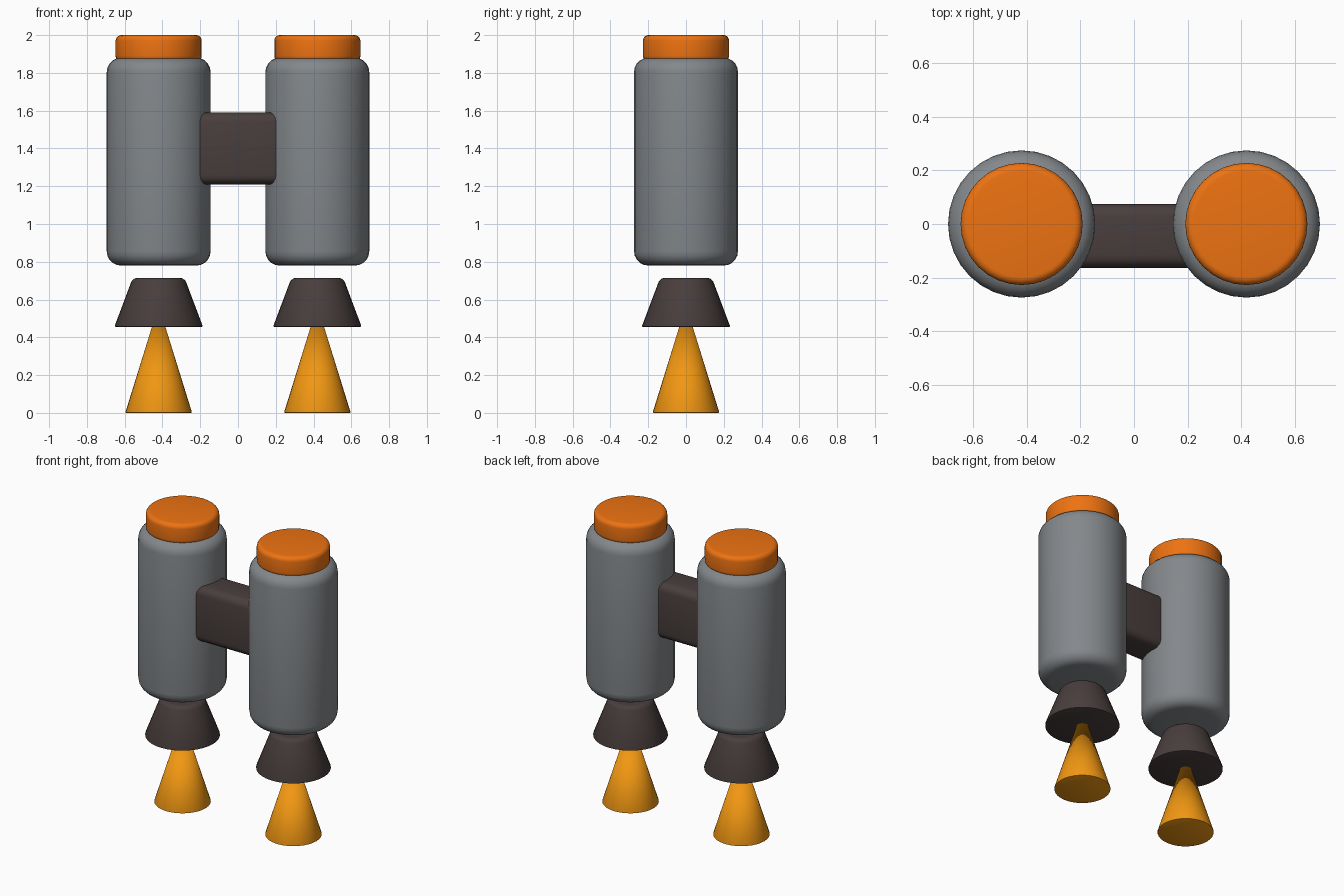
import bpy, bmesh
from math import radians
from mathutils import Matrix

if "Cube" in bpy.data.objects:
    bpy.data.objects.remove(bpy.data.objects["Cube"])


def material(name, rgb):
    mat = bpy.data.materials.new(name)
    mat.diffuse_color = (*rgb, 1)
    mat.use_nodes = True
    mat.node_tree.nodes["Principled BSDF"].inputs["Base Color"].default_value = mat.diffuse_color
    return mat


GREY = material("tank_grey", (0.23, 0.245, 0.26))
ORANGE = material("cap_orange", (0.85, 0.17, 0.006))
DARK = material("dark_metal", (0.065, 0.048, 0.046))
FLAME = material("flame_yellow", (0.88, 0.31, 0.006))


def finish(name, bm, location, mat):
    mesh = bpy.data.meshes.new(name)
    bm.to_mesh(mesh)
    bm.free()
    mesh.materials.append(mat)
    obj = bpy.data.objects.new(name, mesh)
    obj.location = location
    bpy.context.collection.objects.link(obj)
    bpy.ops.object.select_all(action='DESELECT')
    obj.select_set(True)
    bpy.context.view_layer.objects.active = obj
    bpy.ops.object.shade_smooth_by_angle(angle=radians(35))
    return obj


def round_edges(bm, edges, width, segments):
    bmesh.ops.bevel(bm, geom=edges, offset=width, segments=segments,
                    profile=0.5, affect='EDGES', clamp_overlap=False)


def turned(name, x, z0, z1, r0, r1, bevel0, bevel1, mat):
    """Upright cylinder or cone with rounded bottom and top rims."""
    bm = bmesh.new()
    h = z1 - z0
    bmesh.ops.create_cone(bm, cap_ends=True, segments=32,
                          radius1=r0, radius2=r1, depth=h)
    if r1 == 0:
        bmesh.ops.remove_doubles(bm, verts=bm.verts, dist=1e-5)
    for sign, width in ((-1, bevel0), (1, bevel1)):
        if width:
            rim = [e for e in bm.edges
                   if all(abs(v.co.z - sign * h / 2) < 1e-5 for v in e.verts)
                   and e.calc_face_angle(0) > radians(30)]
            round_edges(bm, rim, width, 5 if width > 0.015 else 2)
    return finish(name, bm, (x, 0, (z0 + z1) / 2), mat)


# Two matching boosters
for side, x in (("left", -0.42), ("right", 0.42)):
    turned(side + "_tank", x, 0.78, 1.88, 0.275, 0.275, 0.075, 0.075, GREY)
    turned(side + "_cap", x, 1.86, 2.0, 0.228, 0.228, 0.03, 0.03, ORANGE)
    turned(side + "_nozzle", x, 0.455, 0.715, 0.235, 0.137, 0.008, 0.025, DARK)
    turned(side + "_flame", x, 0.0, 0.57, 0.177, 0.0, 0.006, 0, FLAME)

# Rounded block joining the tanks
bm = bmesh.new()
bmesh.ops.create_cube(bm, size=1, matrix=Matrix.Diagonal((0.56, 0.24, 0.38, 1)))
round_edges(bm, list(bm.edges), 0.05, 4)
finish("bridge", bm, (0, -0.045, 1.4), DARK)
